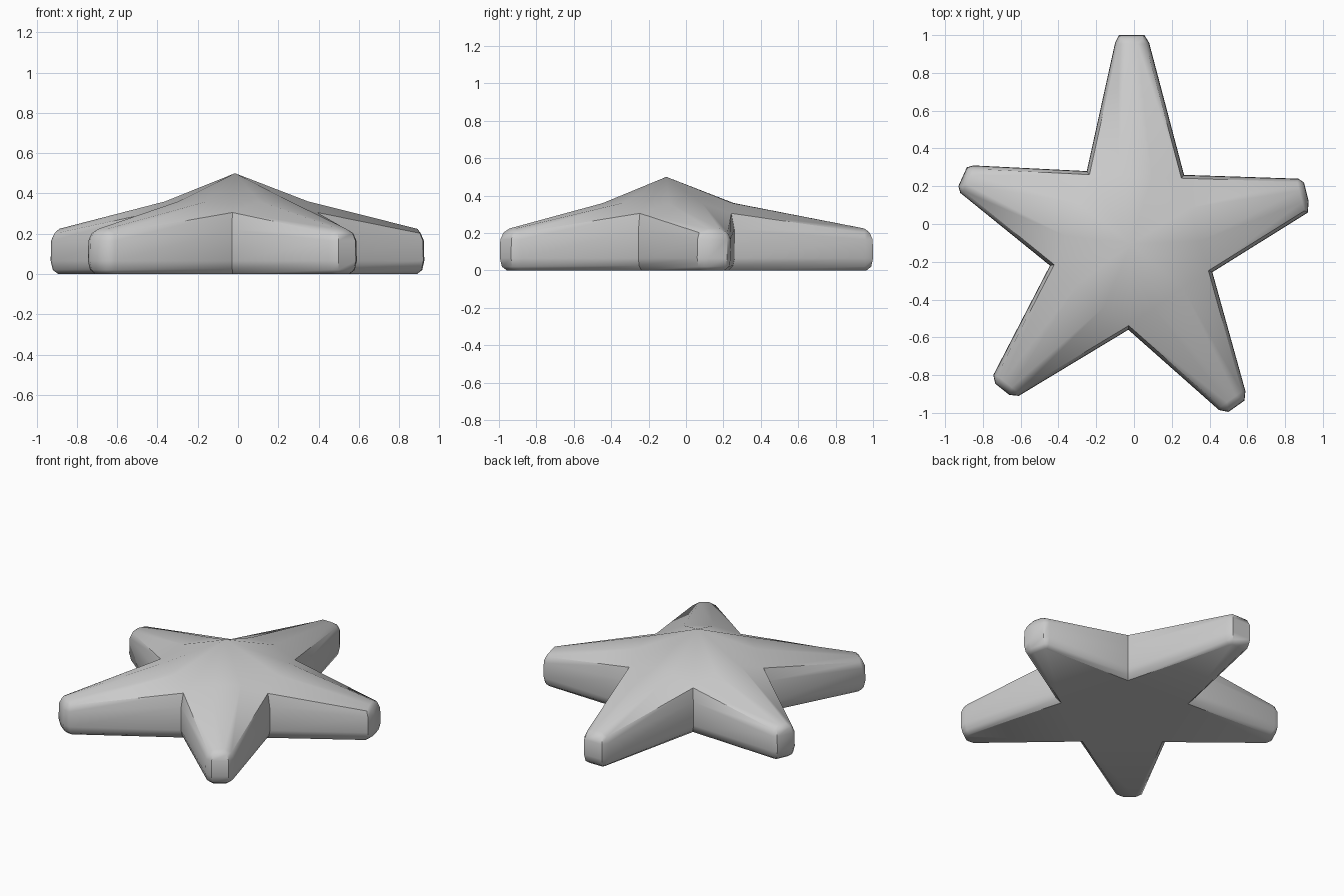
import bpy, bmesh
from mathutils import Vector

if "Cube" in bpy.data.objects:
    bpy.data.objects.remove(bpy.data.objects["Cube"])

# Outline, counter-clockwise: each arm is four tip corners followed by the valley after it
arms = [
    [(0.92, 0.06), (0.925, 0.12), (0.90, 0.22), (0.87, 0.24), (0.265, 0.26)],
    [(0.08, 0.96), (0.055, 1.0), (-0.08, 1.0), (-0.10, 0.96), (-0.25, 0.28)],
    [(-0.85, 0.31), (-0.885, 0.30), (-0.93, 0.20), (-0.92, 0.165), (-0.445, -0.22)],
    [(-0.745, -0.80), (-0.735, -0.845), (-0.66, -0.905), (-0.61, -0.91), (-0.03, -0.56)],
    [(0.45, -0.985), (0.50, -0.995), (0.585, -0.935), (0.59, -0.885), (0.415, -0.255)],
]
outline = [Vector(p) for arm in arms for p in arm]
N = len(outline)


def inset(amount):
    """Mitred inward offset of the outline."""
    result = []
    for i, p in enumerate(outline):
        d0 = (p - outline[i - 1]).normalized()
        d1 = (outline[(i + 1) % N] - p).normalized()
        n0, n1 = Vector((-d0.y, d0.x)), Vector((-d1.y, d1.x))
        m = n0 + n1
        result.append(p + m * (amount * 2 / m.length_squared))
    return result


bm = bmesh.new()


def ring(amount, tip_z, valley_z):
    return [bm.verts.new((p.x, p.y, valley_z if i % 5 == 4 else tip_z))
            for i, p in enumerate(inset(amount))]


# Rounded underside and upright walls
rings = [ring(0.035, 0.0, 0.0), ring(0.01, 0.02, 0.025),
         ring(0.0, 0.065, 0.065), ring(0.002, 0.165, 0.22), ring(0.018, 0.202, 0.305)]
for lo, hi in zip(rings, rings[1:]):
    for i in range(N):
        j = (i + 1) % N
        bm.faces.new((lo[i], lo[j], hi[j], hi[i]))
bm.faces.new(list(reversed(rings[0])))

# Crowned top: each arm carries a pair of ridge lines running to the apex
rim = rings[-1]
apex = bm.verts.new((-0.015, -0.105, 0.5))


def between(a, b, t, z, pull=0.0):
    p = a.co.lerp(b.co, t).lerp(apex.co, pull)
    return bm.verts.new((p.x, p.y, z))


for k in range(5):
    v0 = rim[5 * k - 1]
    a, b, c, d, v1 = rim[5 * k:5 * k + 5]
    m0, m1 = between(v0, v1, 0.32, 0.36), between(v0, v1, 0.68, 0.36)
    t0, t1 = between(a, d, 0.3, 0.224), between(a, d, 0.7, 0.224)
    for face in ((v0, a, t0, m0), (m0, t0, t1, m1), (m1, t1, d, v1),
                 (a, b, t0), (b, c, t1, t0), (c, d, t1),
                 (v0, m0, apex), (m0, m1, apex), (m1, v1, apex)):
        bm.faces.new(face)

bmesh.ops.recalc_face_normals(bm, faces=bm.faces)
mesh = bpy.data.meshes.new("star_body")
bm.to_mesh(mesh)
bm.free()
star = bpy.data.objects.new("star_body", mesh)
bpy.context.collection.objects.link(star)
bpy.context.view_layer.objects.active = star
star.select_set(True)
bpy.ops.object.shade_smooth_by_angle(angle=0.7)
